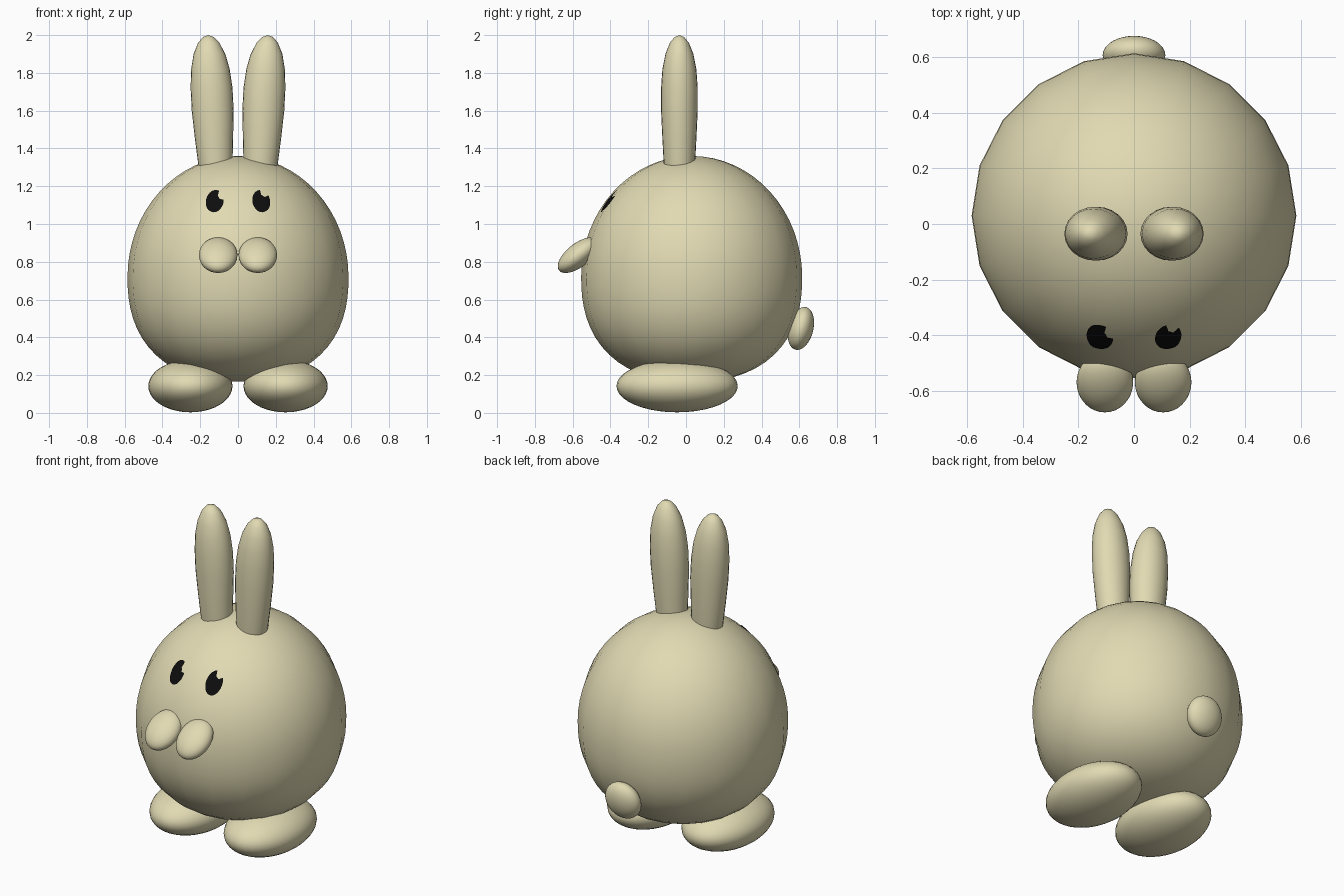
import bpy, bmesh, math
from mathutils import Matrix, Vector
from mathutils.bvhtree import BVHTree

if "Cube" in bpy.data.objects:
    bpy.data.objects.remove(bpy.data.objects["Cube"])


def material(name, rgb):
    m = bpy.data.materials.new(name)
    m.diffuse_color = (*rgb, 1)
    m.use_nodes = True
    m.node_tree.nodes["Principled BSDF"].inputs["Base Color"].default_value = m.diffuse_color
    return m


CREAM = material("cream fur", (0.75, 0.70, 0.45))
BLACK = material("black", (0.004, 0.004, 0.004))


def finish(name, bm, mat):
    bmesh.ops.recalc_face_normals(bm, faces=bm.faces)
    for f in bm.faces:
        f.smooth = True
    me = bpy.data.meshes.new(name)
    bm.to_mesh(me)
    bm.free()
    me.materials.append(mat)
    ob = bpy.data.objects.new(name, me)
    bpy.context.collection.objects.link(ob)
    return ob


def ellipsoid(name, centre, radii, tilt=0.0):
    # tilt turns the shape about the x axis
    bm = bmesh.new()
    bmesh.ops.create_uvsphere(bm, u_segments=32, v_segments=20, radius=1)
    bm.transform(Matrix.Translation(centre) @ Matrix.Rotation(tilt, 4, 'X')
                 @ Matrix.Diagonal((*radii, 1)))
    return finish(name, bm, CREAM)


# Body: 20-sided egg with a slightly flattened underside
bm = bmesh.new()
bmesh.ops.create_uvsphere(bm, u_segments=20, v_segments=32, radius=1)
for v in bm.verts:
    x, y, z = v.co
    k, h = 1.0, 0.64
    if z < 0:
        n = 2.35
        k = (math.hypot(x, y) ** n + abs(z) ** n) ** (-1 / n)
        h = 0.555
    v.co = (x * k * 0.585, y * k * 0.585 + 0.03, z * k * h + 0.72)
bm.normal_update()
surface = BVHTree.FromBMesh(bm)
finish("body", bm, CREAM)

# Tail
ellipsoid("tail", (0, 0.608, 0.447), (0.113, 0.066, 0.116), math.radians(-14))

# Ear rings: height, centre x, half width, half depth
EAR = [(1.20, .112, .080, .073), (1.32, .120, .091, .083), (1.45, .127, .101, .090),
       (1.60, .134, .111, .097), (1.72, .140, .111, .097), (1.82, .146, .102, .090),
       (1.90, .151, .084, .074), (1.96, .155, .056, .050), (1.99, .157, .028, .025)]


def ear(name, side):
    bm = bmesh.new()
    n = 24
    rings = []
    for z, cx, rx, ry in EAR:
        rings.append([bm.verts.new((side * cx + rx * math.cos(2 * math.pi * i / n),
                                    -0.035 + ry * math.sin(2 * math.pi * i / n), z))
                      for i in range(n)])
    tip = bm.verts.new((side * 0.158, -0.035, 2.0))
    for a, b in zip(rings, rings[1:]):
        for i in range(n):
            j = (i + 1) % n
            bm.faces.new((a[i], a[j], b[j], b[i]))
    for i in range(n):
        bm.faces.new((rings[-1][i], rings[-1][(i + 1) % n], tip))
    bm.faces.new(rings[0])
    finish(name, bm, CREAM)


def eye(name, side):
    # thin disc laid on the body, with a highlight notch at the upper right
    bm = bmesh.new()
    n, steps = 36, 4
    lean = -side * math.radians(-14)

    def point(r, t):
        u, w = 0.046 * r * math.cos(t), 0.059 * r * math.sin(t)
        x = side * 0.122 + u * math.cos(lean) - w * math.sin(lean)
        z = 1.118 + u * math.sin(lean) + w * math.cos(lean)
        hit, normal, _, _ = surface.ray_cast(Vector((x, -2, z)), Vector((0, 1, 0)))
        return bm.verts.new(hit + normal * 0.005)

    centre = point(0, 0)
    rings = []
    for s in range(1, steps + 1):
        ring = []
        for i in range(n):
            notch = 30 <= i * 360 / n <= 75
            ring.append(point(s / steps * (0.55 if notch else 1), 2 * math.pi * i / n))
        rings.append(ring)
    for i in range(n):
        j = (i + 1) % n
        bm.faces.new((centre, rings[0][i], rings[0][j]))
        for a, b in zip(rings, rings[1:]):
            bm.faces.new((a[i], b[i], b[j], a[j]))
    finish(name, bm, BLACK)


# Paired parts
for side, label in ((-1, "left"), (1, "right")):
    ear(label + "_ear", side)
    eye(label + "_eye", side)
    ellipsoid(label + "_paw", (side * 0.105, -0.57, 0.835), (0.102, 0.13, 0.062),
              math.radians(38.5))
    ellipsoid(label + "_foot", (side * 0.252, -0.047, 0.142), (0.223, 0.321, 0.139))
